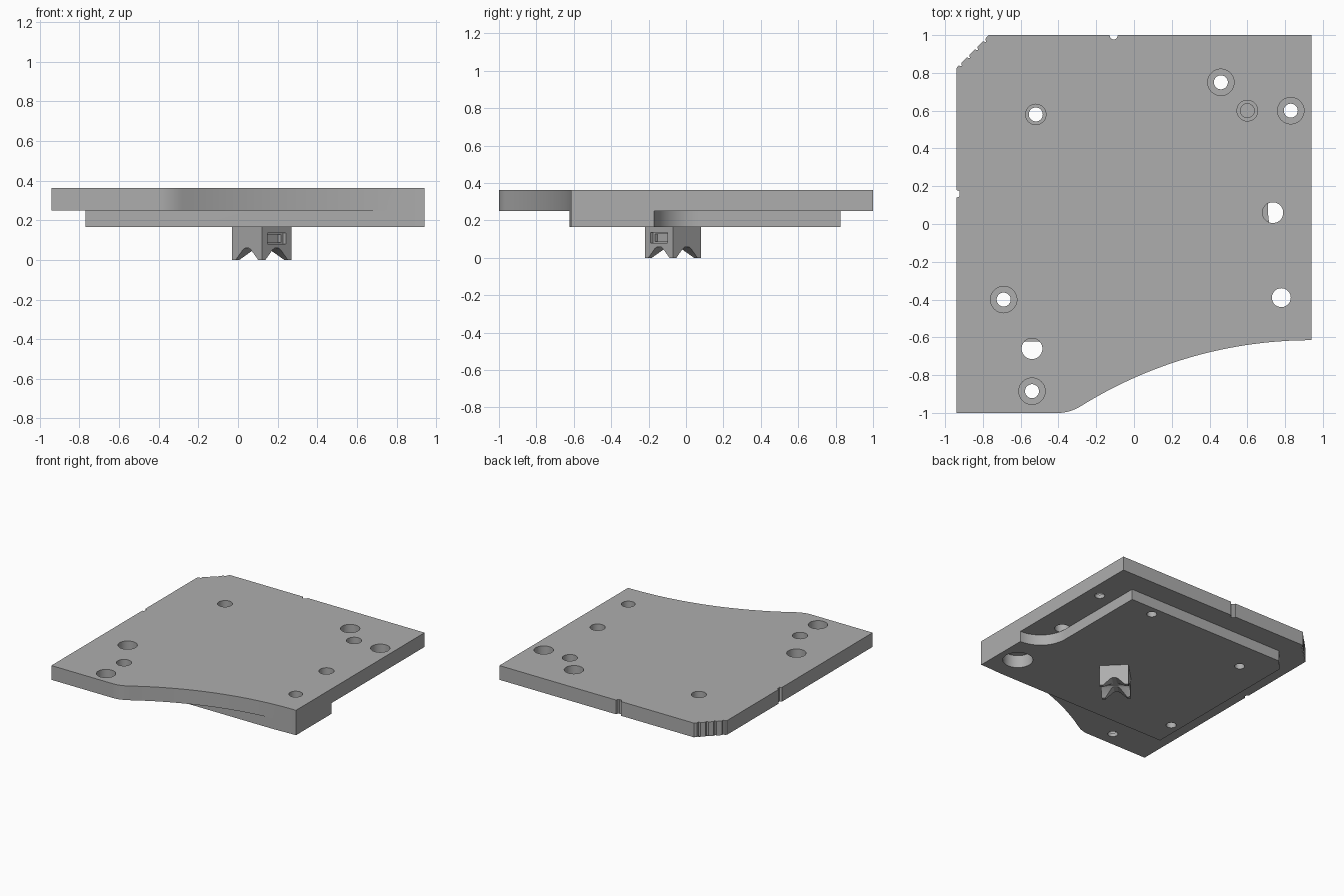
import bpy, bmesh, math
from mathutils import Matrix

if "Cube" in bpy.data.objects:
    bpy.data.objects.remove(bpy.data.objects["Cube"])

Z_LOW, Z_MID, Z_TOP = 0.165, 0.25, 0.363

grey = bpy.data.materials.new("mid_grey")
grey.diffuse_color = (0.42, 0.42, 0.42, 1)
grey.use_nodes = True
grey.node_tree.nodes["Principled BSDF"].inputs["Base Color"].default_value = grey.diffuse_color


def prism(name, points, z0, z1, matrix=None):
    """Extrude a closed 2D outline from z0 to z1."""
    bm = bmesh.new()
    face = bm.faces.new([bm.verts.new((x, y, z0)) for x, y in points])
    ext = bmesh.ops.extrude_face_region(bm, geom=[face])
    for v in ext["geom"]:
        if isinstance(v, bmesh.types.BMVert):
            v.co.z = z1
    if matrix:
        bm.transform(matrix)
    bmesh.ops.recalc_face_normals(bm, faces=bm.faces[:])
    mesh = bpy.data.meshes.new(name)
    bm.to_mesh(mesh)
    bm.free()
    mesh.materials.append(grey)
    ob = bpy.data.objects.new(name, mesh)
    bpy.context.collection.objects.link(ob)
    return ob


def disc(x, y, r, n=40):
    return [(x + r * math.cos(2 * math.pi * i / n), y + r * math.sin(2 * math.pi * i / n))
            for i in range(n)]


def rect(x0, x1, y0, y1):
    return [(x0, y0), (x1, y0), (x1, y1), (x0, y1)]


def combine(ob, other, operation):
    """Apply one boolean and remove the helper."""
    mod = ob.modifiers.new("cut", "BOOLEAN")
    mod.operation, mod.solver, mod.object = operation, "EXACT", other
    bpy.context.view_layer.update()
    dg = bpy.context.evaluated_depsgraph_get()
    mesh = bpy.data.meshes.new_from_object(ob.evaluated_get(dg))
    ob.modifiers.clear()
    ob.data = mesh
    bpy.data.objects.remove(other)


def smooth(ob):
    bpy.ops.object.select_all(action="DESELECT")
    ob.select_set(True)
    bpy.context.view_layer.objects.active = ob
    bpy.ops.object.shade_smooth_by_angle(angle=math.radians(25))


# Large sweeping arc of the front edge
def front(x, R=2.31):
    return -0.615 - R + math.sqrt(R * R - (0.94 - x) ** 2)


# Upper plate: rounded run-in, sweeping front, small edge notches, stepped corner
JX = -0.28
p0, p1, p2 = (-0.40, -1.0), (-0.34, -1.0), (JX, front(JX))
outline = [(-0.94, -1.0)]
for i in range(8):
    t = i / 8
    outline.append(tuple((1 - t) ** 2 * a + 2 * t * (1 - t) * b + t * t * c
                         for a, b, c in zip(p0, p1, p2)))
sweep = [JX + (0.76 - JX) * i / 28 for i in range(29)] + [0.82, 0.88, 0.94]
outline += [(x, front(x)) for x in sweep]
outline += [(0.94, 1.0),
            (-0.085, 1.0), (-0.09, 0.985), (-0.10, 0.978), (-0.115, 0.978), (-0.125, 0.985), (-0.13, 1.0),
            (-0.77, 1.0)]
step = 0.17 / 4
for i in range(4):
    x, y = -0.77 - i * step, 1.0 - i * step
    outline += [(x - 0.016, y - 0.018), (x - 0.014, y - 0.036), (x - 0.032, y - 0.034)]
outline += [(-0.94, 0.825),
            (-0.94, 0.18), (-0.925, 0.175), (-0.925, 0.145), (-0.94, 0.14)]
body = prism("stepped_plate", outline, Z_MID, Z_TOP)

# Lower plate: clipped back corner and a concave fillet on the right side
lower = [(-0.77, -0.622)] + [(x, front(x)) for x in (0.76, 0.82, 0.88, 0.94)]
lower += [(0.94 - 0.23 * math.sin(a), 0.06 - 0.23 * math.cos(a))
          for a in (math.pi / 2 * i / 16 for i in range(17))]
lower += [(0.71, 0.825), (-0.69, 0.825), (-0.77, 0.735)]
combine(body, prism("lower_plate", lower, Z_LOW, Z_MID), "UNION")

# Holes: x, y, radius, bottom, top
holes = []
for x, y in ((0.46, 0.75), (0.83, 0.60), (-0.69, -0.40), (-0.54, -0.885)):
    holes += [(x, y, 0.037, 0.1, 0.5), (x, y, 0.07, 0.28, 0.5)]
holes += [(-0.52, 0.58, 0.037, 0.1, 0.5), (-0.52, 0.58, 0.054, 0.28, 0.5),
          (0.60, 0.60, 0.037, 0.22, 0.5), (0.60, 0.60, 0.055, 0.28, 0.5),
          (0.735, 0.06, 0.055, Z_MID, 0.5), (-0.54, -0.66, 0.055, Z_MID, 0.5),
          (0.78, -0.39, 0.05, 0.1, 0.5), (0.78, -0.39, 0.11, 0.1, 0.265)]
for x, y, r, z0, z1 in holes:
    combine(body, prism("hole_cutter", disc(x, y, r), z0, z1), "DIFFERENCE")
smooth(body)

# Turned square foot with arched tunnels both ways, leaving four legs
H = 0.106
place = Matrix.Translation((0.12, -0.07, 0)) @ Matrix.Rotation(math.radians(45), 4, "Z")
foot = prism("four_leg_foot", rect(-H, H, -H, H), 0, Z_LOW, place)
arch = [(-0.08, -0.02), (0.08, -0.02), (0.08, 0.0), (0.03, 0.05), (0.015, 0.059),
        (-0.015, 0.059), (-0.03, 0.05), (-0.08, 0.0)]
upright = Matrix.Rotation(math.pi / 2, 4, "X")
for turn in (0, math.pi / 2):
    m = place @ Matrix.Rotation(turn, 4, "Z") @ upright
    combine(foot, prism("arch_cutter", arch, -0.3, 0.3, m), "DIFFERENCE")

# Window recess on the front right face
combine(foot, prism("window_cutter", rect(-0.065, 0.065, 0.08, 0.135), H - 0.02, 0.3, place @ upright),
        "DIFFERENCE")
combine(foot, prism("window_cutter", rect(-0.05, 0.05, 0.088, 0.127), H - 0.04, 0.3, place @ upright),
        "DIFFERENCE")
smooth(foot)
